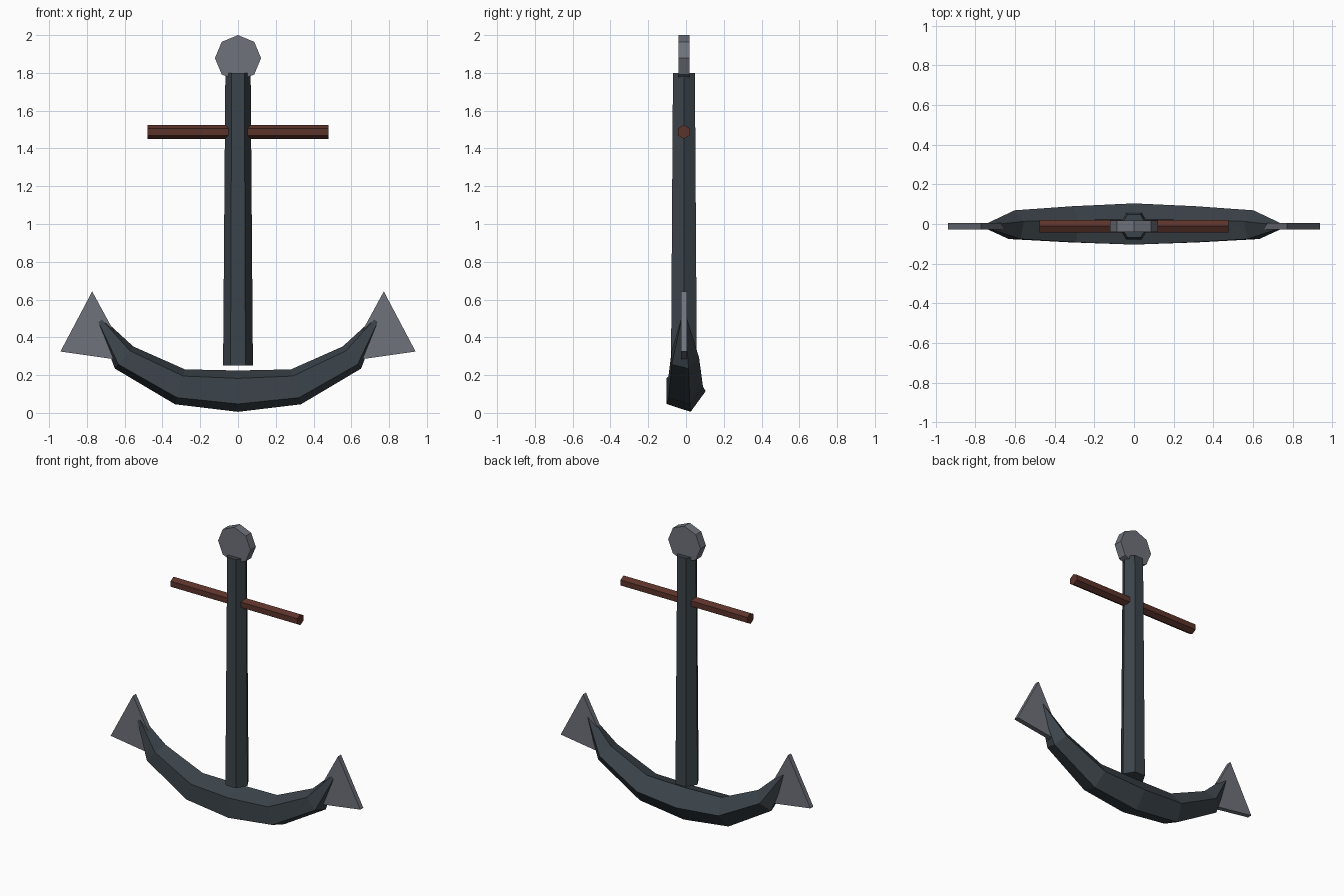
import bpy, bmesh, math
from mathutils import Vector

if "Cube" in bpy.data.objects:
    bpy.data.objects.remove(bpy.data.objects["Cube"])

CY = -0.011  # depth of the anchor's centre plane


def material(name, rgb):
    m = bpy.data.materials.new(name)
    m.diffuse_color = (*rgb, 1)
    m.use_nodes = True
    m.node_tree.nodes["Principled BSDF"].inputs["Base Color"].default_value = m.diffuse_color
    return m


IRON = material("dark iron", (0.045, 0.058, 0.069))
STEEL = material("grey steel", (0.156, 0.168, 0.195))
WOOD = material("red brown wood", (0.107, 0.033, 0.024))


def loft(name, rings, mat):
    """Skin a row of equal-sided rings and cap both ends."""
    bm = bmesh.new()
    rows = [[bm.verts.new(p) for p in ring] for ring in rings]
    n = len(rows[0])
    for a, b in zip(rows, rows[1:]):
        for i in range(n):
            j = (i + 1) % n
            bm.faces.new((a[i], a[j], b[j], b[i]))
    bm.faces.new(rows[0][::-1])
    bm.faces.new(rows[-1])
    bmesh.ops.recalc_face_normals(bm, faces=bm.faces[:])
    mesh = bpy.data.meshes.new(name)
    bm.to_mesh(mesh)
    bm.free()
    mesh.materials.append(mat)
    ob = bpy.data.objects.new(name, mesh)
    bpy.context.collection.objects.link(ob)
    return ob


def ring(centre, u, v, r, n):
    """Regular polygon whose first corner points along u."""
    c, u, v = Vector(centre), Vector(u), Vector(v)
    return [c + r * (math.cos(t) * u + math.sin(t) * v)
            for t in (2 * math.pi * i / n for i in range(n))]


X, Y, Z = (1, 0, 0), (0, 1, 0), (0, 0, 1)

# Tapered six-sided shank
loft("shank", [ring((0, CY, 0.25), X, Y, 0.079, 6),
               ring((0, CY, 1.80), X, Y, 0.067, 6)], IRON)

# Eight-sided head disc
loft("head_disc", [ring((0, CY + s * 0.029, 1.878), Z, X, 0.122, 8)
                   for s in (-1, 1)], STEEL)

# Wooden cross bar
loft("stock", [ring((x, CY, 1.488), Z, Y, 0.037, 6)
               for x in (-0.478, 0.478)], WOOD)

# Five-sided curved arms: x, z, radius, slope of the path
half = [(0, 0.115, 0.115, 0), (0.307, 0.138, 0.101, 0.286),
        (0.603, 0.293, 0.080, 0.83), (0.740, 0.503, 0.015, 1.4)]
path = [(-x, z, r, -s) for x, z, r, s in half[:0:-1]] + half
loft("arms", [ring((x, CY, z), Y, Vector((-s, 0, 1)).normalized(), r, 5)
              for x, z, r, s in path], IRON)

# Flat triangular flukes
tri = [(0.772, 0.643), (0.940, 0.325), (0.57, 0.272)]
for side, label in ((-1, "left"), (1, "right")):
    loft(label + "_fluke", [[(side * x, CY + d, z) for x, z in tri]
                            for d in (-0.016, 0.016)], STEEL)
